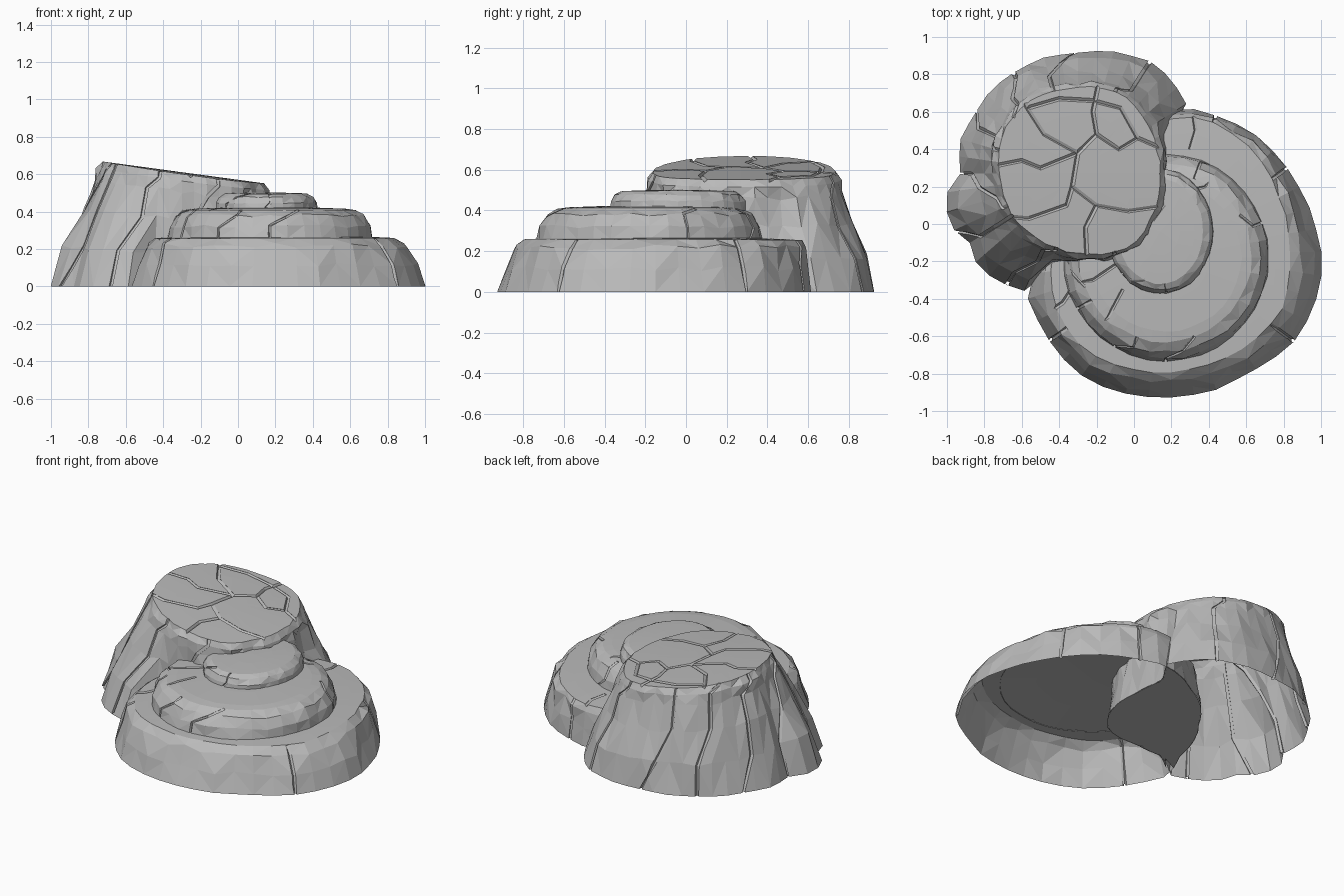
import bpy, bmesh, math, random
from mathutils import Vector

random.seed(7)
cube = bpy.data.objects.get("Cube")
if cube:
    bpy.data.objects.remove(cube)

stone = bpy.data.materials.new("stone grey")
stone.use_nodes = True
stone.diffuse_color = (0.49, 0.49, 0.49, 1)
stone.node_tree.nodes["Principled BSDF"].inputs["Base Color"].default_value = (0.49, 0.49, 0.49, 1)


def add_object(name, bm):
    mesh = bpy.data.meshes.new(name)
    bm.to_mesh(mesh)
    bm.free()
    mesh.materials.append(stone)
    ob = bpy.data.objects.new(name, mesh)
    bpy.context.collection.objects.link(ob)
    return ob


def polar(center, points):
    """Return a radius-by-angle function for an outline around a centre."""
    table = sorted((math.atan2(y - center[1], x - center[0]) % math.tau,
                    math.hypot(x - center[0], y - center[1])) for x, y in points)
    table = [(table[-1][0] - math.tau, table[-1][1])] + table + [(table[0][0] + math.tau, table[0][1])]

    def radius(angle):
        for (a, r), (b, s) in zip(table, table[1:]):
            if a <= angle <= b:
                return r + (s - r) * (angle - a) / max(b - a, 1e-6)
    return radius


def ellipse(rx, ry):
    return lambda a: rx * ry / math.hypot(ry * math.cos(a), rx * math.sin(a))


def groove(bm, path, width):
    """Add a four-sided tube along a path, used for carving a crack."""
    rings = []
    for i, p in enumerate(path):
        along = (path[min(i + 1, len(path) - 1)] - path[max(i - 1, 0)]).normalized()
        side = along.cross(Vector((0.3, 0.2, 1)) if abs(along.z) < 0.7 else Vector((p.x, p.y, 0))).normalized()
        out = side.cross(along).normalized()
        rings.append([bm.verts.new(p + d * width) for d in (side, out, -side, -out)])
    for low, high in zip(rings, rings[1:]):
        for k in range(4):
            bm.faces.new((low[k], low[k - 1], high[k - 1], high[k]))
    bm.faces.new(rings[0])
    bm.faces.new(rings[-1][::-1])


def rock(name, center, foot, rim, floor, top, levels, columns, rough, wall_cracks, top_cracks, width):
    """Faceted rock shell: levels hold (foot-to-rim blend, scale, height share)."""
    bm = bmesh.new()
    rings = []
    for blend, scale, share in levels:
        ring = []
        for i in range(columns):
            a = math.tau * i / columns
            wobble = random.uniform(-rough, rough) * (1 if 0 < share < 1 else 0.4)
            r = (foot(a) * (1 - blend) + rim(a) * blend) * scale + wobble
            x, y = center[0] + r * math.cos(a), center[1] + r * math.sin(a)
            bend = random.uniform(-rough, rough) if 0 < share < 0.9 else 0
            ring.append(bm.verts.new((x, y, floor + (top(x, y) - floor) * share + bend)))
        rings.append(ring)
    for low, high in zip(rings, rings[1:]):
        for i in range(columns):
            a, b, c, d = low[i - 1], low[i], high[i], high[i - 1]
            for tri in ((a, b, c), (a, c, d)) if i % 2 else ((a, b, d), (b, c, d)):
                bm.faces.new(tri)
    tip = bm.verts.new((*center, top(*center)))
    for i in range(columns):
        bm.faces.new((rings[-1][i - 1], rings[-1][i], tip))
    bm.faces.new(rings[0][::-1])
    bmesh.ops.recalc_face_normals(bm, faces=bm.faces)

    # Cracks running down the wall and across the top
    cuts = bmesh.new()
    for column in wall_cracks:
        path = []
        for ring in rings[:-2]:
            path.append(ring[column % columns].co.copy())
            column += random.choice((0, 0, 1))
        path[0].z -= 0.03
        groove(cuts, path, width)
    for points in top_cracks:
        groove(cuts, [Vector((x, y, top(x, y))) for x, y in points], width)
    bmesh.ops.recalc_face_normals(cuts, faces=cuts.faces)

    body, cutter = add_object(name, bm), add_object(name + "_cutter", cuts)
    mod = body.modifiers.new("cracks", "BOOLEAN")
    mod.operation, mod.solver, mod.object, mod.use_self = "DIFFERENCE", "EXACT", cutter, True
    carved = bpy.data.meshes.new_from_object(body.evaluated_get(bpy.context.evaluated_depsgraph_get()))
    body.modifiers.clear()
    body.data = carved
    bpy.data.objects.remove(cutter)

    # Leave the underside open
    bm = bmesh.new()
    bm.from_mesh(carved)
    under = [f for f in bm.faces if all(v.co.z < floor + 0.002 for v in f.verts)]
    bmesh.ops.delete(bm, geom=under, context="FACES")
    bm.to_mesh(carved)
    bm.free()
    carved.shade_flat()


# Outlines of the two large rocks
stump_center = (-0.3, 0.27)
stump_foot = polar(stump_center, [
    (-.57, -.36), (-.82, -.25), (-.88, -.1), (-1, 0), (-1, .17), (-.92, .25), (-.94, .4), (-.83, .62),
    (-.6, .84), (-.35, .91), (0, .9), (.13, .85), (.28, .64), (.17, .47), (.2, .25), (.18, 0),
    (.05, -.18), (-.2, -.21), (-.42, -.21)])
stump_rim = polar(stump_center, [
    (.16, .2), (.14, .42), (.06, .6), (-.08, .73), (-.35, .75), (-.56, .69), (-.72, .5), (-.74, .25),
    (-.68, .05), (-.5, -.11), (-.25, -.18), (0, -.14), (.1, 0)])
base_center = (0.2, -0.15)
base_foot = polar(base_center, [
    (.28, .62), (.5, .56), (.72, .42), (.88, .2), (.96, 0), (1.01, -.2), (.96, -.45), (.85, -.64), (.6, -.8),
    (.45, -.88), (.1, -.92), (-.1, -.9), (-.35, -.75), (-.5, -.55), (-.57, -.4), (-.48, -.15),
    (-.33, .2), (-.02, .5)])
base_rim = polar(base_center, [
    (.3, .58), (.5, .5), (.66, .36), (.79, .1), (.83, -.2), (.79, -.45), (.6, -.66), (.3, -.77), (0, -.78),
    (-.25, -.68), (-.4, -.5), (-.45, -.3), (-.42, -.1), (-.25, .2), (0, .47)])

# Tall sloping stump
rock("tall_stump", stump_center, stump_foot, stump_rim, 0,
     lambda x, y: 0.57 - 0.135 * x - 0.06 * (y - 0.25) ** 2,
     [(0, 1, 0), (.25, 1, .3), (.64, 1, .6), (.92, 1, .84), (1, 1, .94), (1, .95, 1), (1, .65, 1), (1, .3, 1)],
     44, 0.013, [7, 11, 15, 18, 22, 25, 29, 34],
     [[(-.3, .38), (-.48, .48), (-.57, .62), (-.62, .72)],
      [(-.3, .38), (-.5, .3), (-.6, .34), (-.8, .3)],
      [(-.3, .38), (-.2, .48), (-.22, .6), (-.18, .8)],
      [(-.3, .38), (-.33, .2), (-.36, .1), (-.56, .03), (-.76, .05)],
      [(-.33, .2), (-.2, .1), (-.03, .07), (.18, .1)],
      [(-.2, .1), (-.26, -.02), (-.25, -.22)],
      [(-.2, .48), (-.08, .4), (.02, .46), (.16, .4)],
      [(-.57, .62), (-.4, .67), (-.22, .66), (-.07, .62), (.02, .46)]], 0.013)

# Broad lowest tier
rock("lower_tier", base_center, base_foot, base_rim, 0,
     lambda x, y: 0.275 - 0.04 * math.hypot(x - 0.2, y + 0.15) ** 2,
     [(0, 1, 0), (.28, 1, .45), (.62, 1, .86), (1, 1, 1), (1, .88, 1), (1, .5, 1)],
     40, 0.014, [4, 8, 24, 36],
     [[(.3, .4), (.33, .5), (.31, .64)], [(-.3, -.3), (-.38, -.42), (-.5, -.5)]], 0.012)

# Middle tier
rock("middle_tier", (0.17, -0.18), ellipse(.55, .555), ellipse(.46, .45), 0.258,
     lambda x, y: 0.425 - 0.06 * math.hypot(x - 0.17, y + 0.18) ** 2,
     [(0, 1, 0), (.12, 1, .42), (.48, 1, .8), (1, 1, .97), (1, .88, 1), (1, .5, 1)],
     36, 0.009, [2, 18, 21, 24, 27, 6],
     [[(-.1, -.22), (-.22, -.3), (-.36, -.32)], [(-.06, -.35), (-.14, -.5), (-.22, -.58)],
      [(.3, .18), (.38, .2), (.44, .28)]], 0.01)

# Small upper tier
rock("upper_tier", (0.14, -0.04), ellipse(.285, .335), ellipse(.23, .28), 0.4,
     lambda x, y: 0.502 - 0.1 * math.hypot(x - 0.14, y + 0.04) ** 2,
     [(0, 1, 0), (.05, 1, .5), (.4, 1, .82), (1, 1, 1), (1, .8, 1), (1, .45, 1)],
     30, 0.006, [8, 11, 19, 22],
     [[(.1, .02), (.16, .1), (.14, .22), (.2, .32)], [(.1, .02), (0, .04), (-.12, 0)]], 0.009)

# Flat floor where the two large rocks overlap
edge = []
for center, foot, other, limit in ((stump_center, stump_foot, base_center, base_foot),
                                   (base_center, base_foot, stump_center, stump_foot)):
    for i in range(72):
        a = math.tau * i / 72
        x, y = center[0] + foot(a) * math.cos(a), center[1] + foot(a) * math.sin(a)
        dx, dy = x - other[0], y - other[1]
        if math.hypot(dx, dy) < limit(math.atan2(dy, dx) % math.tau):
            edge.append((x, y))
edge.sort(key=lambda p: math.atan2(p[1] - 0.1, p[0] + 0.1))
bm = bmesh.new()
bm.faces.new([bm.verts.new((x, y, 0.002)) for x, y in reversed(edge)])
add_object("overlap_floor", bm)
